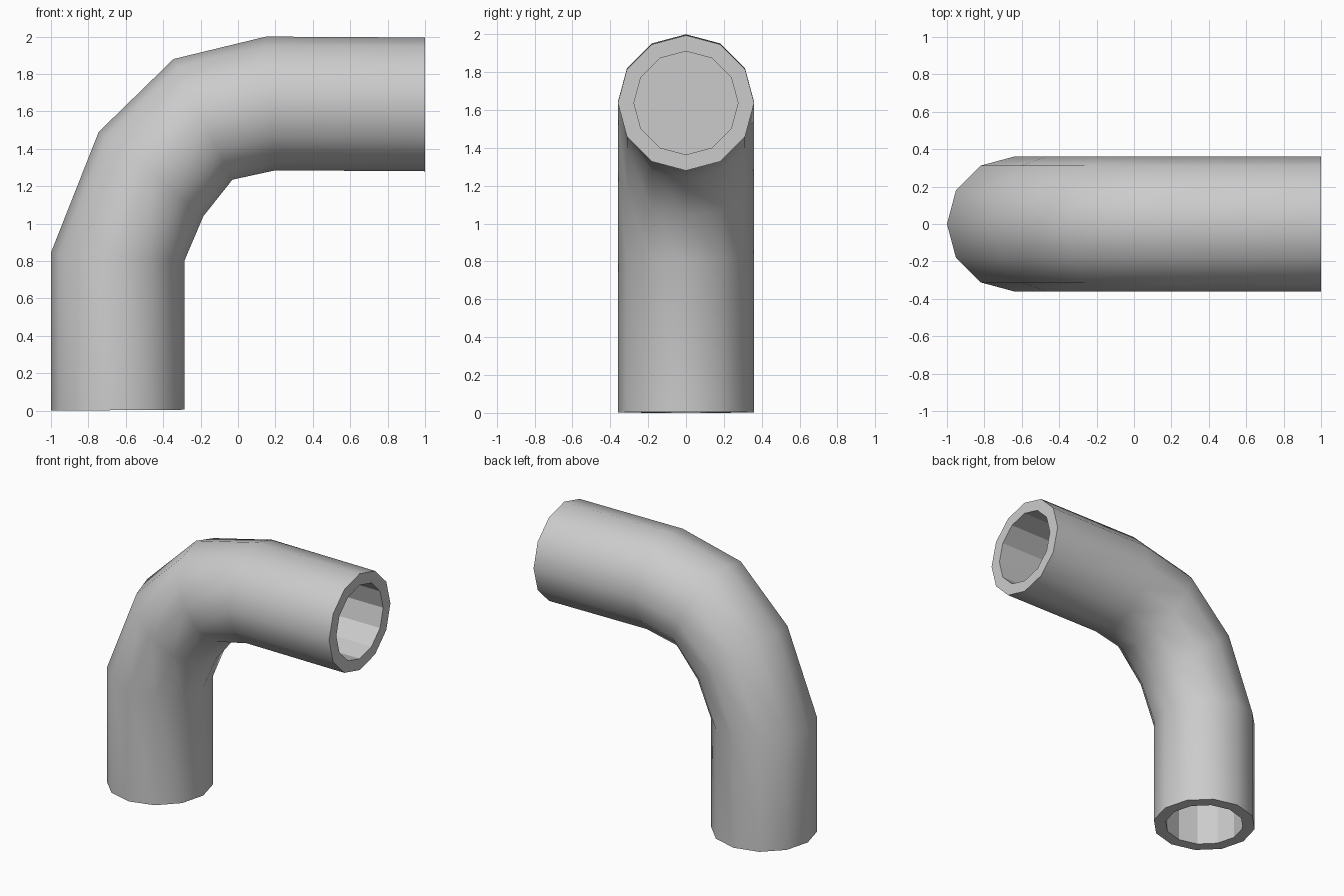
import bpy, bmesh, math
from mathutils import Vector

cube = bpy.data.objects.get("Cube")
if cube:
    bpy.data.objects.remove(cube, do_unlink=True)

SIDES = 12
RADIUS = 0.36
BORE = 0.275 / 0.36   # bore radius relative to the pipe radius
DEPTH = 0.55          # how far each blind bore runs in

grey = bpy.data.materials.new("pipe_grey")
grey.use_nodes = True
colour = (0.6, 0.6, 0.6, 1)
grey.diffuse_color = colour
grey.node_tree.nodes["Principled BSDF"].inputs["Base Color"].default_value = colour

# Outside and inside of the bend (x, z) at each ring, from the foot to the open end
stations = [
    ((-1, 0), (-0.285, 0.005)),
    ((-1, 0.845), (-0.285, 0.805)),
    ((-0.745, 1.49), (-0.185, 1.04)),
    ((-0.345, 1.88), (-0.03, 1.235)),
    ((0.15, 2), (0.2, 1.285)),
    ((1, 1.995), (1, 1.28)),
]

bm = bmesh.new()


def ring(outer, inner, scale=1, offset=Vector()):
    """Add one ring of vertices spanning the two points, moved by an offset."""
    a, b = (Vector((x, 0, z)) for x, z in (outer, inner))
    centre, arm = (a + b) / 2, (a - b) / 2
    verts = []
    for i in range(SIDES):
        t = math.tau * i / SIDES
        side = Vector((0, RADIUS * math.sin(t), 0))
        verts.append(bm.verts.new(centre + offset + (arm * math.cos(t) + side) * scale))
    return verts


def bridge(r1, r2, smooth):
    """Join two rings with quads."""
    for i in range(SIDES):
        j = (i + 1) % SIDES
        bm.faces.new((r1[i], r1[j], r2[j], r2[i])).smooth = smooth


# Smooth outer wall
rings = [ring(*s) for s in stations]
for r1, r2 in zip(rings, rings[1:]):
    bridge(r1, r2, True)

# Flat rims and faceted blind bores at both ends
ends = ((0, Vector((0, 0, DEPTH))), (-1, Vector((-DEPTH, 0, 0))))
for index, inward in ends:
    lip = ring(*stations[index], BORE)
    floor = ring(*stations[index], BORE, inward)
    bridge(rings[index], lip, False)
    bridge(lip, floor, False)
    bm.faces.new(floor)

bmesh.ops.recalc_face_normals(bm, faces=bm.faces)
mesh = bpy.data.meshes.new("elbow_pipe")
bm.to_mesh(mesh)
bm.free()
mesh.materials.append(grey)
pipe = bpy.data.objects.new("elbow_pipe", mesh)
bpy.context.collection.objects.link(pipe)
